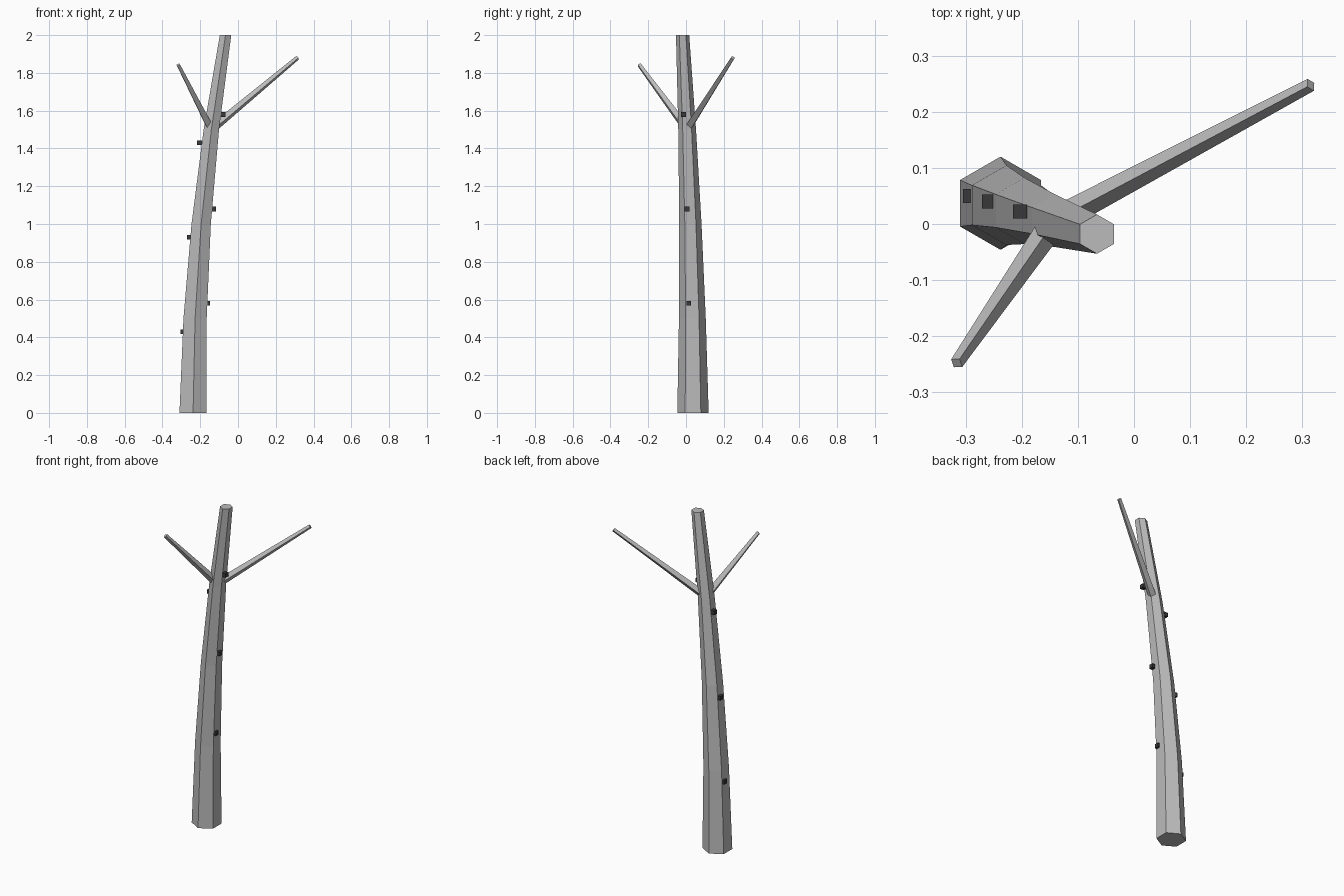
import bpy
import math
from mathutils import Vector

if "Cube" in bpy.data.objects:
    bpy.data.objects.remove(bpy.data.objects["Cube"])


def material(name, v):
    m = bpy.data.materials.new(name)
    m.diffuse_color = (v, v, v, 1)
    m.use_nodes = True
    m.node_tree.nodes["Principled BSDF"].inputs["Base Color"].default_value = m.diffuse_color
    return m


bark = material("grey bark", 0.5)
dark = material("dark knot", 0.04)


def loft(name, rings, mat):
    """Skin equal-sized vertex rings into a capped tube."""
    n = len(rings[0])
    verts = [p for ring in rings for p in ring]
    faces = [tuple(reversed(range(n))), tuple(range(len(verts) - n, len(verts)))]
    for k in range(len(rings) - 1):
        for i in range(n):
            a, b = k * n + i, k * n + (i + 1) % n
            faces.append((a, b, b + n, a + n))
    mesh = bpy.data.meshes.new(name)
    mesh.from_pydata(verts, [], faces)
    mesh.materials.append(mat)
    obj = bpy.data.objects.new(name, mesh)
    bpy.context.collection.objects.link(obj)
    return obj


def ring(centre, u, v, radius, sides, start=0.0):
    angles = [start + 2 * math.pi * i / sides for i in range(sides)]
    return [centre + radius * (u * math.cos(a) + v * math.sin(a)) for a in angles]


# Trunk: six-sided, tapering, leaning in a quadratic bend
def trunk_centre(t):
    return Vector((-0.238 + 0.172 * t * t, 0.037 - 0.055 * t * t, 2 * t))


X, Y, Z = Vector((1, 0, 0)), Vector((0, 1, 0)), Vector((0, 0, 1))
loft("trunk", [ring(trunk_centre(k / 4), X, Y, 0.083 - 0.048 * k / 4, 6, math.pi / 6)
               for k in range(5)], bark)


# Branches: square tapered limbs with a ridge on top
def branch(name, tip):
    start, tip = trunk_centre(0.75), Vector(tip)
    d = (tip - start).normalized()
    side = d.cross(Z).normalized()
    up = side.cross(d)
    loft(name, [ring(start, side, up, 0.024, 4), ring(tip, side, up, 0.012, 4)], bark)


branch("right_branch", (0.315, 0.248, 1.88))
branch("left_branch", (-0.316, -0.248, 1.843))

# Knots: small cubes half sunk into the trunk sides
knots = [(-0.292, 0.05, 0.43), (-0.258, 0.04, 0.93), (-0.2035, 0.022, 1.43),
         (-0.162, 0.015, 0.58), (-0.13, 0.005, 1.08), (-0.078, -0.013, 1.58)]
for p in knots:
    bpy.ops.mesh.primitive_cube_add(size=0.025, location=p)
    knot = bpy.context.object
    knot.name = "bark_knot"
    knot.data.materials.append(dark)
